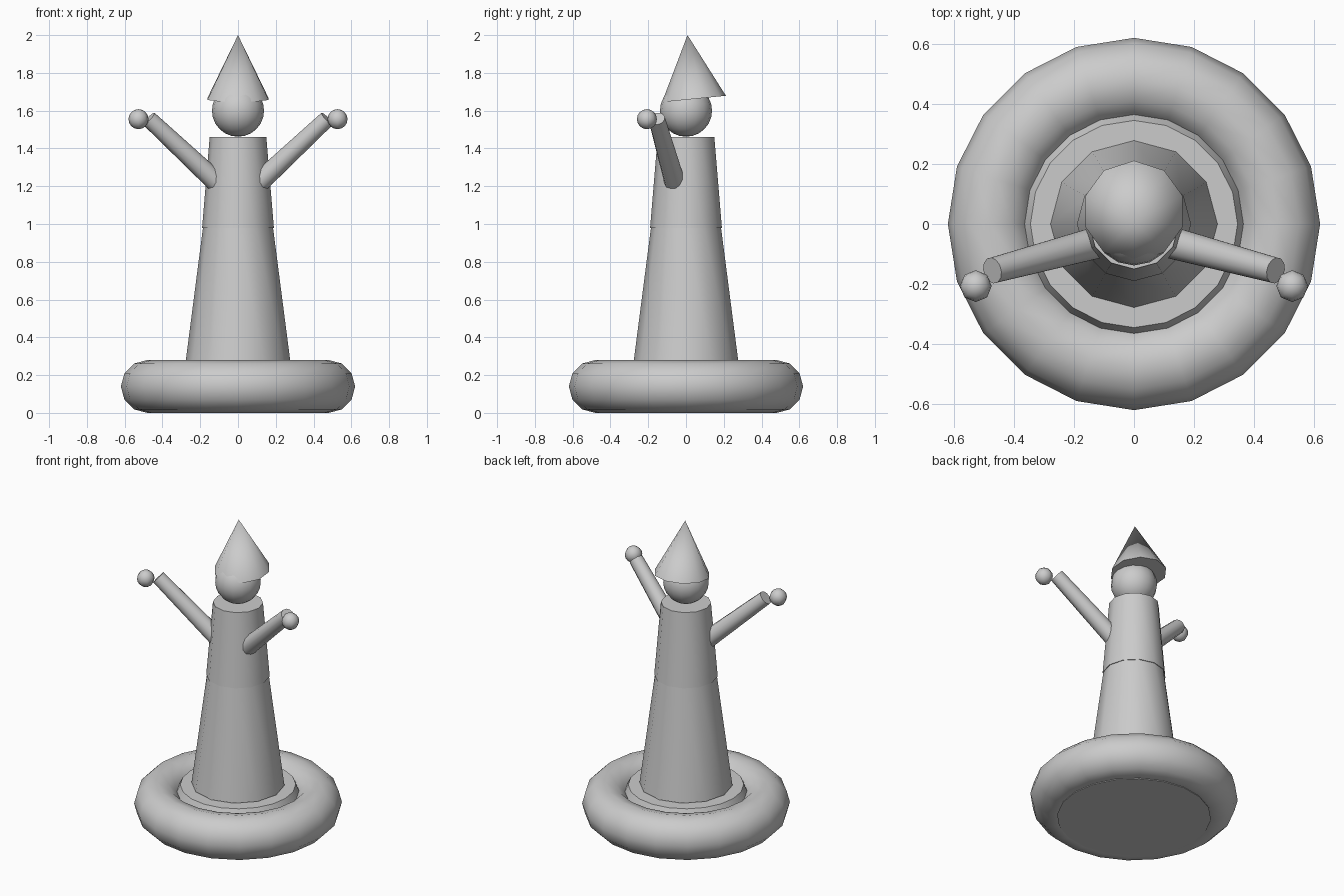
import bpy, math
from mathutils import Vector

if "Cube" in bpy.data.objects:
    bpy.data.objects.remove(bpy.data.objects["Cube"])


def finish(name):
    o = bpy.context.object
    o.name = name
    bpy.ops.object.shade_smooth_by_angle(angle=math.radians(45))
    return o


def cone(name, a, b, r1, r2, sides):
    """Tapered cylinder from point a to point b."""
    a, b = Vector(a), Vector(b)
    d = b - a
    bpy.ops.mesh.primitive_cone_add(vertices=sides, radius1=r1, radius2=r2,
                                    depth=d.length, location=(a + b) / 2)
    tilt = Vector((0, 0, 1)).rotation_difference(d)
    bpy.context.object.rotation_euler = tilt.to_euler()
    return finish(name)


def ball(name, loc, r, segs, rings):
    bpy.ops.mesh.primitive_uv_sphere_add(segments=segs, ring_count=rings,
                                         radius=r, location=loc)
    return finish(name)


# Inflated ring and the tapered base inside it
bpy.ops.mesh.primitive_torus_add(major_radius=0.48, minor_radius=0.14,
                                 major_segments=20, minor_segments=12,
                                 location=(0, 0, 0.14))
finish("ring")
cone("base", (0, 0, 0), (0, 0, 0.26), 0.46, 0.345, 20)

# Skirt and upper body
cone("skirt", (0, 0, 0.265), (0, 0, 1.0), 0.278, 0.183, 12)
cone("torso", (0, 0, 0.98), (0, 0, 1.46), 0.19, 0.15, 12)

# Head and tilted pointed hat
ball("head", (0, 0, 1.6), 0.138, 16, 12)
cone("hat", (0, 0.042, 1.662), (0, 0.008, 2.0), 0.17, 0, 10)

# Raised arms with ball hands
for side, s in (("left", -1), ("right", 1)):
    cone(side + "_arm", (s * 0.116, -0.06, 1.224), (s * 0.472, -0.155, 1.557),
         0.055, 0.044, 12)
    ball(side + "_hand", (s * 0.527, -0.207, 1.555), 0.053, 8, 8)
